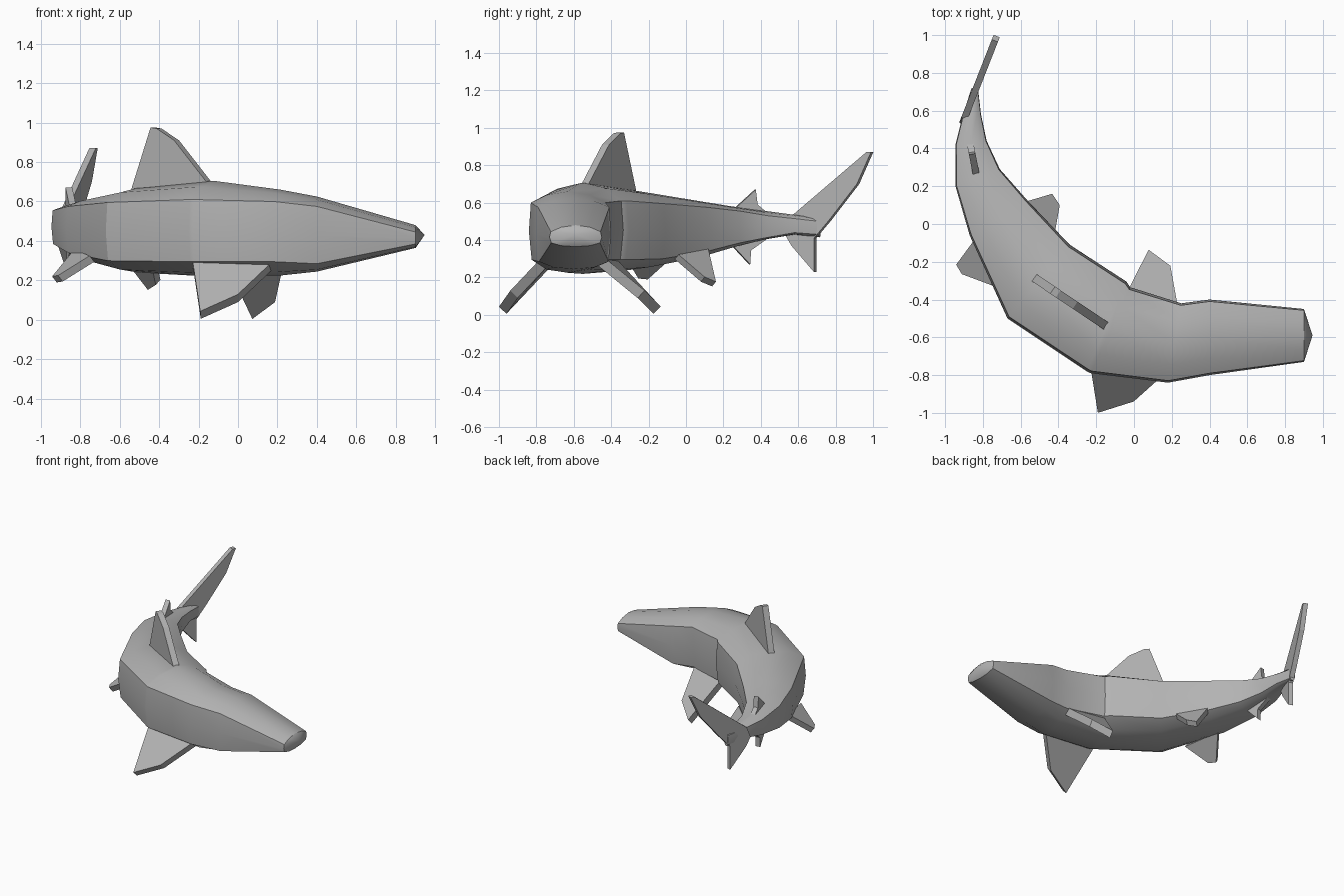
import bpy
import bmesh
import math
from mathutils import Vector

cube = bpy.data.objects.get("Cube")
if cube:
    bpy.data.objects.remove(cube, do_unlink=True)

grey = bpy.data.materials.new("shark_grey")
grey.use_nodes = True
colour = (0.45, 0.45, 0.45, 1)
grey.diffuse_color = colour
grey.node_tree.nodes["Principled BSDF"].inputs["Base Color"].default_value = colour


def finish(bm, name, smooth=False):
    bmesh.ops.recalc_face_normals(bm, faces=bm.faces)
    mesh = bpy.data.meshes.new(name)
    bm.to_mesh(mesh)
    bm.free()
    obj = bpy.data.objects.new(name, mesh)
    bpy.context.collection.objects.link(obj)
    mesh.materials.append(grey)
    if smooth:
        bpy.ops.object.select_all(action='DESELECT')
        obj.select_set(True)
        bpy.context.view_layer.objects.active = obj
        bpy.ops.object.shade_smooth_by_angle(angle=math.radians(30))
    return obj


def section(outer, inner, heights):
    """Ring of points across the body: rounded back, flat flanks, flatter belly."""
    top, upper, lower, belly = heights
    half = [(0, top), (0.55, upper + 0.68 * (top - upper)), (0.95, upper),
            (1, (upper + lower) / 2), (0.93, lower),
            (0.55, lower + 0.75 * (belly - lower)), (0, belly)]
    ring = half + [(-u, z) for u, z in half[-2:0:-1]]
    middle = (Vector(outer) + Vector(inner)) / 2
    reach = (Vector(inner) - Vector(outer)) / 2
    return [(*(middle + reach * u), z) for u, z in ring]


# Curved body, from snout to tail: outer flank, inner flank, heights
stations = [
    ((0.90, -0.73), (0.90, -0.45), (0.48, 0.445, 0.385, 0.365)),
    ((0.40, -0.80), (0.40, -0.40), (0.625, 0.575, 0.285, 0.245)),
    ((0.18, -0.84), (0.25, -0.42), (0.66, 0.60, 0.295, 0.225)),
    ((-0.23, -0.79), (-0.02, -0.335), (0.705, 0.61, 0.295, 0.22)),
    ((-0.25, -0.78), (-0.04, -0.305), (0.705, 0.61, 0.295, 0.22)),
    ((-0.67, -0.50), (-0.34, -0.11), (0.67, 0.595, 0.30, 0.24)),
    ((-0.87, -0.06), (-0.56, 0.12), (0.615, 0.575, 0.34, 0.30)),
    ((-0.945, 0.20), (-0.71, 0.29), (0.58, 0.555, 0.385, 0.36)),
    ((-0.945, 0.42), (-0.78, 0.44), (0.555, 0.53, 0.415, 0.405)),
    ((-0.905, 0.58), (-0.81, 0.58), (0.535, 0.515, 0.44, 0.43)),
    ((-0.86, 0.72), (-0.825, 0.71), (0.515, 0.50, 0.43, 0.415)),
]
bm = bmesh.new()
rings = [[bm.verts.new(p) for p in section(*s)] for s in stations]
count = len(rings[0])
for a, b in zip(rings, rings[1:]):
    for i in range(count):
        j = (i + 1) % count
        bm.faces.new((a[i], a[j], b[j], b[i]))
# Blunt pointed snout and closed tail end
tip = bm.verts.new((0.945, -0.59, 0.43))
for i in range(count):
    bm.faces.new((rings[0][i], rings[0][(i + 1) % count], tip))
bm.faces.new(rings[-1])
finish(bm, "body", smooth=True)


def fin(name, outline, thickness):
    """Flat slab of even thickness around an outline."""
    pts = [Vector(p) for p in outline]
    normal = Vector()
    for p, q in zip(pts, pts[1:] + pts[:1]):
        normal += p.cross(q)
    offset = normal.normalized() * thickness / 2
    bm = bmesh.new()
    near = [bm.verts.new(p + offset) for p in pts]
    far = [bm.verts.new(p - offset) for p in pts]
    bm.faces.new(near)
    bm.faces.new(far[::-1])
    for i in range(len(pts)):
        j = (i + 1) % len(pts)
        bm.faces.new((near[i], far[i], far[j], near[j]))
    return finish(bm, name)


def upright_fin(name, start, end, outline, thickness):
    """Vertical fin whose (y, z) outline follows a plan line from start to end."""
    slope = (end[0] - start[0]) / (end[1] - start[1])
    fin(name, [(start[0] + slope * (y - start[1]), y, z) for y, z in outline], thickness)


# Fins on the centre line
upright_fin("dorsal_fin", (-0.14, -0.545), (-0.52, -0.29),
            [(-0.55, 0.68), (-0.43, 0.91), (-0.37, 0.97), (-0.35, 0.975), (-0.28, 0.64)], 0.045)
upright_fin("second_dorsal_fin", (-0.835, 0.26), (-0.87, 0.44),
            [(0.25, 0.56), (0.37, 0.67), (0.38, 0.59), (0.45, 0.53)], 0.035)
upright_fin("anal_fin", (-0.835, 0.26), (-0.87, 0.44),
            [(0.21, 0.41), (0.34, 0.27), (0.345, 0.345), (0.45, 0.42)], 0.035)
upright_fin("tail_fin", (-0.89, 0.58), (-0.725, 1.0),
            [(0.56, 0.52), (0.97, 0.87), (0.995, 0.87), (0.92, 0.70), (0.77, 0.505),
             (0.69, 0.41), (0.69, 0.23), (0.57, 0.37), (0.53, 0.44)], 0.035)

# Paired fins, sloping down and out from the lower flanks
fin("right_pectoral_fin",
    [(0.19, -0.75, 0.29), (0.0, -0.92, 0.11), (-0.19, -0.98, 0.025), (-0.23, -0.73, 0.29)], 0.055)
fin("left_pectoral_fin",
    [(0.23, -0.46, 0.29), (0.19, -0.24, 0.11), (0.075, -0.155, 0.025), (-0.05, -0.40, 0.29)], 0.055)
fin("right_pelvic_fin",
    [(-0.74, -0.32, 0.31), (-0.90, -0.26, 0.21), (-0.93, -0.21, 0.205), (-0.82, -0.06, 0.34)], 0.04)
fin("left_pelvic_fin",
    [(-0.43, -0.05, 0.31), (-0.405, 0.09, 0.19), (-0.445, 0.15, 0.165), (-0.58, 0.11, 0.34)], 0.04)
